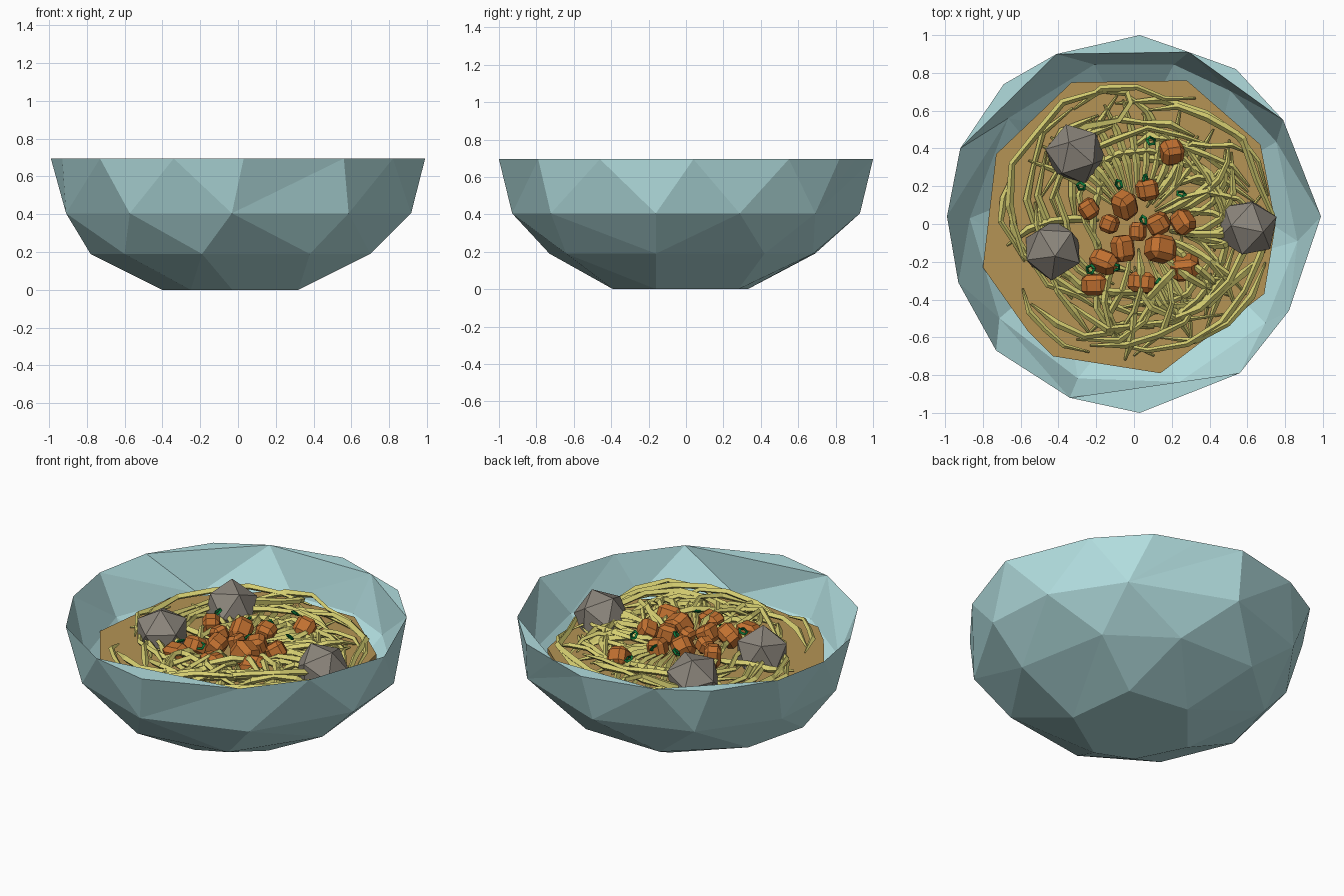
import bpy, bmesh, math, random
from mathutils import Matrix, Vector, Euler

random.seed(11)
if "Cube" in bpy.data.objects:
    bpy.data.objects.remove(bpy.data.objects["Cube"], do_unlink=True)


def material(name, r, g, b):
    m = bpy.data.materials.new(name)
    m.use_nodes = True
    m.diffuse_color = (r, g, b, 1)
    bsdf = next(n for n in m.node_tree.nodes if n.type == 'BSDF_PRINCIPLED')
    bsdf.inputs["Base Color"].default_value = (r, g, b, 1)
    return m


BLUE = material("pale blue glaze", .44, .72, .73)
BROTH = material("golden brown broth", .46, .295, .09)
NOODLE = material("yellow noodle", .67, .62, .165)
MEAT = material("grey brown meat", .26, .235, .2)
CARROT = material("orange carrot", .54, .165, .03)
HERB = material("green onion", .004, .2, .045)


def finish(bm, name, mat):
    bmesh.ops.recalc_face_normals(bm, faces=bm.faces)
    mesh = bpy.data.meshes.new(name)
    bm.to_mesh(mesh)
    bm.free()
    mesh.materials.append(mat)
    ob = bpy.data.objects.new(name, mesh)
    bpy.context.collection.objects.link(ob)
    return ob


def angle(v):
    return math.atan2(v.co.y, v.co.x)


def ring(bm, points, z):
    return sorted([bm.verts.new((x, y, z)) for x, y in points], key=angle)


def polar(radius, degrees):
    return [(radius * math.cos(math.radians(d)), radius * math.sin(math.radians(d)))
            for d in degrees]


def stitch(bm, a, b):
    """Fill the band between two rings with triangles, in order of angle."""
    def following(r, k):
        return angle(r[(k + 1) % len(r)]) + (math.tau if k + 1 == len(r) else 0)
    i = j = 0
    while i < len(a) or j < len(b):
        va, vb = a[i % len(a)], b[j % len(b)]
        if j == len(b) or (i < len(a) and following(a, i) <= following(b, j)):
            i += 1
            tri = (va, a[i % len(a)], vb)
        else:
            j += 1
            tri = (va, b[j % len(b)], vb)
        if len(set(tri)) == 3:
            bm.faces.new(tri)


# Bowl: faceted outer wall, sharp rim with a few flat corners, inner wall
rim_points = [(.03, 1), (.54, .82), (.03, -1), (-.69, .74),
              (.79, .55), (.99, .04), (.82, -.46), (.56, -.79), (-.34, -.92),
              (-.73, -.67), (-.93, -.31), (-.99, .04), (-.92, .4), (-.41, .9), (.29, .91)]
bm = bmesh.new()
rim_verts = [bm.verts.new((x, y, .695)) for x, y in rim_points]
rim = sorted(rim_verts, key=angle)
inner_rim = sorted(rim_verts[4:], key=angle)
base = ring(bm, [(-.4, 0), (-.25, -.3), (-.03, -.39), (.32, -.16), (.27, .28), (-.12, .33)], 0)
low = ring(bm, [(-.6, -.48), (-.19, -.73), (.38, -.64), (.7, -.16), (.59, .42),
                (.22, .68), (-.3, .69), (-.68, .35), (-.78, -.05)], .19)
mid = ring(bm, polar(.93, [-128, -92, -51, -10, 18, 48, 90, 128, 161, 192]), .405)
inner_wall = ring(bm, polar(.87, [-145, -110, -74, -37, -6, 30, 54, 76, 104, 140, 178]), .45)
inner_floor = ring(bm, polar(.45, range(-150, 210, 60)), .1)
for a, b in [(base, low), (low, mid), (mid, rim), (rim, inner_rim),
             (inner_rim, inner_wall), (inner_wall, inner_floor)]:
    stitch(bm, a, b)
bm.faces.new(base)
bm.faces.new(inner_floor)
finish(bm, "bowl", BLUE)

# Broth: irregular flat slab
bm = bmesh.new()
outline = ring(bm, [(-.33, .75), (.28, .76), (.67, .42), (.75, 0), (.69, -.37),
                    (.14, -.79), (-.43, -.7), (-.56, -.57), (-.8, -.23), (-.73, .37)], .48)
top = bm.faces.new(outline)
under = bmesh.ops.extrude_face_region(bm, geom=[top], use_keep_orig=True)["geom"]
bmesh.ops.translate(bm, vec=(0, 0, -.03),
                    verts=[g for g in under if isinstance(g, bmesh.types.BMVert)])
finish(bm, "broth", BROTH)

# Noodles: tapered angular strands, curling round the bowl and crossing it
curve = bpy.data.curves.new("noodles", 'CURVE')
curve.dimensions = '3D'
curve.bevel_depth = .018
curve.bevel_resolution = 0
curve.use_fill_caps = True


def strand(path):
    spline = curve.splines.new('POLY')
    spline.use_smooth = False
    spline.points.add(len(path) - 1)
    for k, p in enumerate(path):
        reach = math.hypot(p.x, p.y)
        limit = random.uniform(.68, .75)
        if reach > limit:
            p.x, p.y = p.x * limit / reach, p.y * limit / reach
        spline.points[k].co = (*p, 1)
        spline.points[k].radius = .3 if k in (0, len(path) - 1) else random.uniform(.7, 1.25)


def height(t, lift):
    return .485 + lift * math.sin(math.pi * t) + random.uniform(0, .02)


def lift_at(a):
    # The heap is tallest at the front left
    return random.uniform(.01, .06) + .045 * max(0, math.cos(a + 1))


# Curling strands
for n in range(44):
    centre = Vector((random.uniform(-.12, .2), random.uniform(-.16, .14), 0))
    radius = random.uniform(.45, .72)
    start, sweep = random.uniform(0, math.tau), random.uniform(.7, 2.0)
    lift, drift = lift_at(start + sweep / 2), random.uniform(-.3, .15)
    steps = 4 + int(sweep * 1.6)
    path = []
    for k in range(steps):
        t = k / (steps - 1)
        a, r = start + sweep * t, radius + drift * t + random.uniform(-.025, .025)
        path.append(centre + Vector((r * math.cos(a), r * math.sin(a), height(t, lift))))
    strand(path)

# Strands fanning out from the middle, mostly to the front and left
for n in range(46):
    a = random.gauss(-.7, 1.1)
    inner, outer = random.uniform(.1, .4), random.uniform(.55, .74)
    bend, lift = random.uniform(-.8, .8), lift_at(a)
    path = []
    for k in range(5):
        t = k / 4
        r, b = inner + (outer - inner) * t, a + bend * t * t
        path.append(Vector((r * math.cos(b), r * math.sin(b), height(t, lift))))
    strand(path)

# Strands fanning out to the back
for n in range(12):
    a = math.radians(35 + 9 * n)
    strand([Vector((r * math.cos(a + r * .4), r * math.sin(a + r * .4), .5 + .03 * (r < .5)))
            for r in (.14, .32, .5, random.uniform(.55, .68))])

# One long strand that hooks up at the back
strand([Vector(p) for p in [(-.17, .74, .5), (-.04, .74, .53), (-.02, .64, .55),
                            (-.08, .55, .56), (-.25, .52, .53), (-.45, .42, .5)]])
noodles = bpy.data.objects.new("noodles", curve)
bpy.context.collection.objects.link(noodles)
curve.materials.append(NOODLE)
bpy.ops.object.select_all(action='DESELECT')
noodles.select_set(True)
bpy.context.view_layer.objects.active = noodles
bpy.ops.object.convert(target='MESH')


def turned(x, y, z, spin=math.pi):
    turn = Euler([random.uniform(-spin, spin) for k in range(3)]).to_matrix().to_4x4()
    return Matrix.Translation((x, y, z)) @ turn


# Meatballs
for n, (x, y) in enumerate([(-.31, .37), (-.43, -.14), (.6, -.02)]):
    bm = bmesh.new()
    bmesh.ops.create_icosphere(bm, subdivisions=1, radius=.165, matrix=turned(x, y, .53))
    finish(bm, f"meatball_{n + 1}", MEAT)

# Carrot chunks: blocks with cut corners
carrots = [(-.24, .08, .055), (-.05, .1, .065), (.07, .18, .06), (.2, .38, .065),
           (-.13, 0, .05), (.02, -.04, .045), (.13, 0, .06), (.26, .01, .06),
           (-.06, -.13, .06), (.14, -.13, .075), (-.16, -.2, .06), (.27, -.23, .07),
           (-.21, -.32, .06), (.04, -.31, .06)]
for n, (x, y, r) in enumerate(carrots):
    bm = bmesh.new()
    bmesh.ops.create_cube(bm, size=1.8 * r)
    bmesh.ops.bevel(bm, geom=bm.edges[:], offset=.4 * r, segments=1, affect='EDGES')
    stretch = Matrix.Diagonal((1, 1, random.uniform(1, 1.35), 1))
    bm.transform(turned(x, y, .565 - .08 * math.hypot(x, y)) @ stretch)
    finish(bm, f"carrot_{n + 1}", CARROT)

# Green onion: tiny angular rings
herbs = [(.09, .44), (-.28, .2), (-.08, .21), (.06, .24), (.25, .16),
         (.05, .02), (-.1, -.23), (-.23, -.24), (.14, -.31)]
for n, (x, y) in enumerate(herbs):
    bpy.ops.mesh.primitive_torus_add(major_segments=5, minor_segments=3,
                                     major_radius=.023, minor_radius=.009)
    ob = bpy.context.object
    ob.name = f"green_onion_{n + 1}"
    ob.matrix_world = turned(x, y, .575, 1)
    ob.data.materials.append(HERB)
    ob.data.shade_flat()
